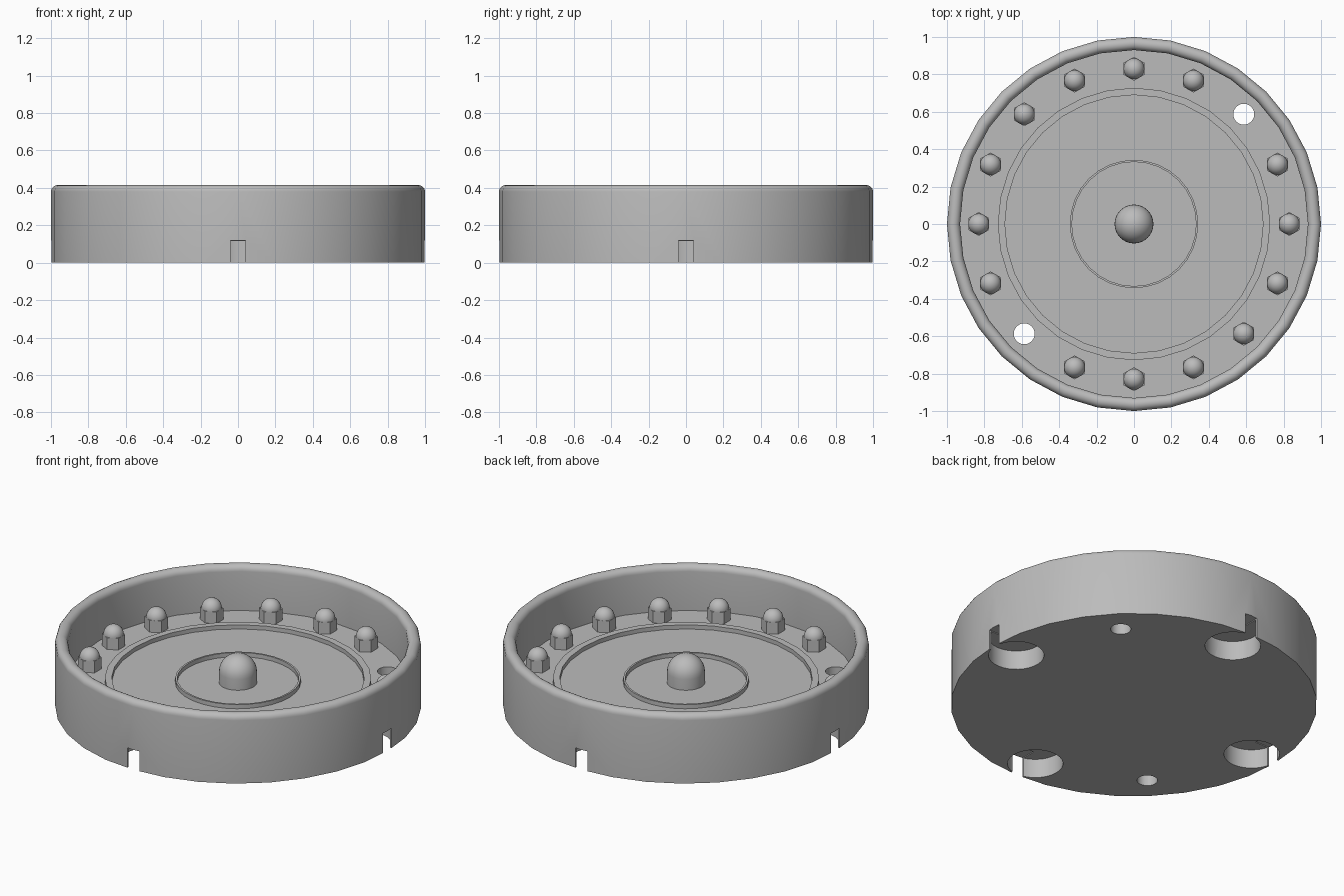
import bpy, bmesh
from math import sin, cos, pi
from mathutils import Matrix

cube = bpy.data.objects.get("Cube")
if cube:
    bpy.data.objects.remove(cube)

GREY = (0.5, 0.5, 0.5, 1)
grey = bpy.data.materials.new("plain grey")
grey.use_nodes = True
grey.diffuse_color = GREY
grey.node_tree.nodes["Principled BSDF"].inputs["Base Color"].default_value = GREY

FLOOR = 0.145      # height of the inner floor
BOLT_R = 0.83      # radius of the bolt circle


def finish(bm, name):
    bmesh.ops.remove_doubles(bm, verts=bm.verts, dist=1e-5)
    bmesh.ops.recalc_face_normals(bm, faces=bm.faces)
    mesh = bpy.data.meshes.new(name)
    bm.to_mesh(mesh)
    bm.free()
    mesh.materials.append(grey)
    ob = bpy.data.objects.new(name, mesh)
    bpy.context.collection.objects.link(ob)
    return ob


def select(ob):
    bpy.ops.object.select_all(action="DESELECT")
    ob.select_set(True)
    bpy.context.view_layer.objects.active = ob


def smooth(ob):
    select(ob)
    bpy.ops.object.shade_smooth_by_angle(angle=pi / 6)


def lathe(name, profile, steps, closed=False):
    """Turn an (r, z) profile around the z axis."""
    bm = bmesh.new()
    verts = [bm.verts.new((r, 0, z)) for r, z in profile]
    ends = verts[1:] + verts[:1] if closed else verts[1:]
    edges = [bm.edges.new(pair) for pair in zip(verts, ends)]
    bmesh.ops.spin(bm, geom=verts + edges, cent=(0, 0, 0), axis=(0, 0, 1),
                   angle=2 * pi, steps=steps, use_merge=True)
    return finish(bm, name)


def add_cylinder(bm, x, y, z0, z1, radius, sides):
    bmesh.ops.create_cone(bm, cap_ends=True, segments=sides, radius1=radius,
                          radius2=radius, depth=z1 - z0,
                          matrix=Matrix.Translation((x, y, (z0 + z1) / 2)))


def cut(target, bm):
    cutter = finish(bm, "cutter")
    cutter.hide_render = True
    mod = target.modifiers.new("cut", "BOOLEAN")
    mod.operation = "DIFFERENCE"
    mod.solver = "EXACT"
    mod.object = cutter
    select(target)
    bpy.ops.object.modifier_apply(modifier=mod.name)
    bpy.data.objects.remove(cutter)


def dome_profile(radius, base, middle):
    arc = [(radius * cos(a * pi / 16), middle + radius * sin(a * pi / 16)) for a in range(8)]
    return [(0, base), (radius, base)] + arc + [(0, middle + radius)]


# Round tray with a rolled rim
rim = [(0.965 + 0.035 * cos(a * pi / 10), 0.38 + 0.035 * sin(a * pi / 10)) for a in range(11)]
tray = lathe("tray", [(0, 0), (1, 0)] + rim + [(0.93, FLOOR), (0, FLOOR)], 32)

# Four round pockets underneath
bm = bmesh.new()
for k in range(4):
    a = k * pi / 2
    add_cylinder(bm, 0.84 * cos(a), 0.84 * sin(a), -0.1, 0.115, 0.152, 32)
cut(tray, bm)

# Slots from the pockets out through the wall
bm = bmesh.new()
for k in range(4):
    spot = Matrix.Rotation(k * pi / 2, 4, "Z") @ Matrix.Translation((1, 0, 0.01))
    bmesh.ops.create_cube(bm, size=1, matrix=spot @ Matrix.Diagonal((0.2, 0.08, 0.22, 1)))
cut(tray, bm)

# Two through holes on the bolt circle
bm = bmesh.new()
for a in (pi / 4, 5 * pi / 4):
    add_cylinder(bm, BOLT_R * cos(a), BOLT_R * sin(a), -0.1, 0.3, 0.056, 24)
cut(tray, bm)
smooth(tray)

# Raised rings on the floor
for name, inner, outer in (("large_ring", 0.69, 0.728), ("small_ring", 0.332, 0.343)):
    low, high = FLOOR - 0.01, FLOOR + 0.025
    smooth(lathe(name, [(inner, low), (outer, low), (outer, high), (inner, high)], 32, True))

# Central domed post
smooth(lathe("centre_post", dome_profile(0.104, FLOOR - 0.01, 0.21), 32))

# Domed hexagonal nuts, leaving the two holes free
for k in range(16):
    if k % 8 == 2:
        continue
    a = k * pi / 8
    x, y = BOLT_R * cos(a), BOLT_R * sin(a)
    bm = bmesh.new()
    add_cylinder(bm, x, y, FLOOR - 0.01, 0.215, 0.064, 6)
    finish(bm, f"nut_{k}")
    cap = lathe(f"nut_dome_{k}", dome_profile(0.056, 0.2, 0.215), 20)
    cap.location = (x, y, 0)
    smooth(cap)
